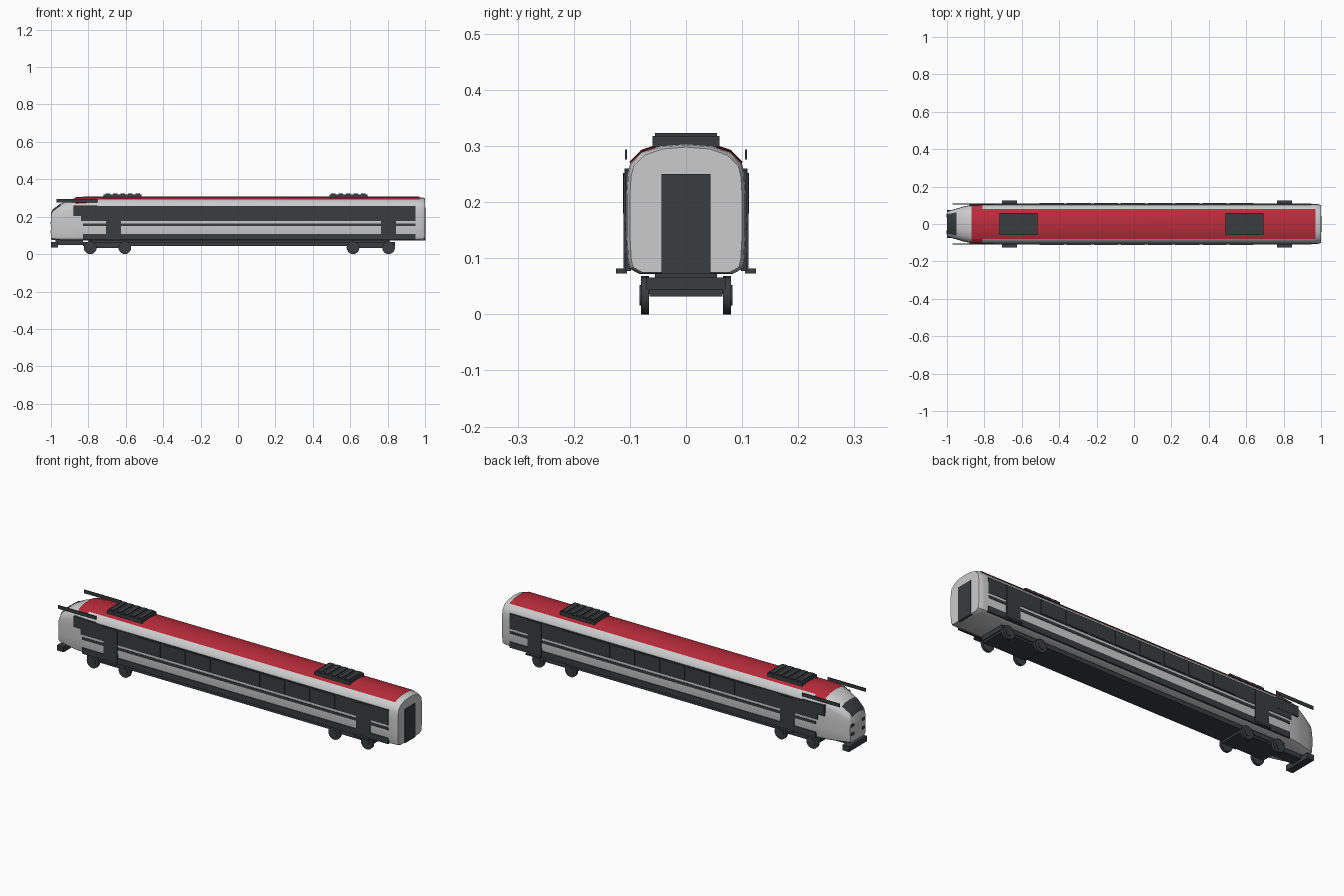
import bpy, bmesh, math
from mathutils import Matrix

if "Cube" in bpy.data.objects:
    bpy.data.objects.remove(bpy.data.objects["Cube"])


def material(name, rgb):
    m = bpy.data.materials.new(name)
    m.diffuse_color = (*rgb, 1)
    m.use_nodes = True
    m.node_tree.nodes["Principled BSDF"].inputs["Base Color"].default_value = m.diffuse_color
    return m


SILVER = material("silver", (0.6, 0.6, 0.6))
DARK = material("charcoal", (0.04, 0.047, 0.05))
RED = material("red", (0.5, 0.025, 0.045))


def finish(name, bm, mat, smooth=False):
    bmesh.ops.recalc_face_normals(bm, faces=bm.faces)
    me = bpy.data.meshes.new(name)
    bm.to_mesh(me)
    bm.free()
    ob = bpy.data.objects.new(name, me)
    bpy.context.collection.objects.link(ob)
    me.materials.append(mat)
    if smooth:
        bpy.context.view_layer.objects.active = ob
        ob.select_set(True)
        bpy.ops.object.shade_smooth_by_angle(angle=math.radians(35))
        ob.select_set(False)
    return ob


def box(name, x, y, z, mat=DARK):
    """Box from (min, max) ranges."""
    bm = bmesh.new()
    bmesh.ops.create_cube(bm, size=1)
    for v in bm.verts:
        for i, r in enumerate((x, y, z)):
            v.co[i] = (r[0] + r[1]) / 2 + v.co[i] * (r[1] - r[0])
    return finish(name, bm, mat)


def side_boxes(name, x, y, z, mat=DARK):
    """Box on both sides of the car."""
    box(name + "_left", x, (-y[1], -y[0]), z, mat)
    box(name + "_right", x, y, z, mat)


# Half cross-section: (share of half width, share of height), floor to roof
PROFILE = [(0.78, 0), (0.94, 0.04), (0.975, 0.1), (1, 0.3), (1, 0.6), (0.98, 0.76),
           (0.93, 0.85), (0.74, 0.935), (0.42, 0.985), (0, 1)]
# Stations along the car: x, half width, floor, roof
NOSE = [(-1.0, 0.064, 0.078, 0.215), (-0.99, 0.071, 0.076, 0.236),
        (-0.95, 0.082, 0.074, 0.267), (-0.91, 0.094, 0.073, 0.287),
        (-0.87, 0.103, 0.072, 0.3), (-0.81, 0.107, 0.072, 0.304)]
TAIL = [(0.97, 0.107, 0.072, 0.304), (0.99, 0.105, 0.073, 0.302), (1.0, 0.1, 0.075, 0.298)]


def loft(name, stations, half, mat, closed, lift=0.0):
    bm = bmesh.new()
    rings = []
    for x, w, z0, z1 in stations:
        w, z1 = w + lift * 0.6, z1 + lift
        pts = [(a * w, z0 + b * (z1 - z0)) for a, b in half]
        pts += [(-y, z) for y, z in reversed(pts[:-1])]
        rings.append([bm.verts.new((x, y, z)) for y, z in pts])
    n = len(rings[0])
    for a, b in zip(rings, rings[1:]):
        for i in range(n if closed else n - 1):
            j = (i + 1) % n
            bm.faces.new((a[i], a[j], b[j], b[i]))
    if closed:
        bm.faces.new(rings[0])
        bm.faces.new(rings[-1])
    return finish(name, bm, mat, True)


# Car body with tapered nose, red roof, and wrap-around windscreen
loft("car_body", NOSE + TAIL, PROFILE, SILVER, True)
loft("roof_panel", NOSE[4:] + TAIL[:1], PROFILE[7:], RED, False, 0.004)
loft("roof_front_collar", NOSE[4:], PROFILE[6:], RED, False, 0.003)
loft("windscreen", NOSE[:3], PROFILE[7:], DARK, False, 0.003)

# Side bands, skirt and cab windows
side_boxes("window_band", (-0.84, 0.95), (0.1, 0.109), (0.176, 0.256))
side_boxes("waist_stripe", (-0.83, 0.95), (0.1, 0.109), (0.15, 0.164))
side_boxes("side_skirt", (-0.83, 0.95), (0.098, 0.109), (0.077, 0.108))
side_boxes("cab_window", (-0.88, -0.75), (0.095, 0.11), (0.205, 0.26))
side_boxes("cab_roof_rail", (-0.97, -0.75), (0.105, 0.109), (0.276, 0.294))

# Window panes
for i in range(8):
    x = -0.505 + i * 0.145
    side_boxes(f"window_{i + 1}", (x, x + 0.13), (0.105, 0.1125), (0.18, 0.252))

# Doors with steps
for end, x in (("front", -0.665), ("rear", 0.805)):
    side_boxes(f"{end}_door", (x - 0.04, x + 0.04), (0.1, 0.111), (0.08, 0.25))
    side_boxes(f"{end}_door_step", (x - 0.04, x + 0.04), (0.105, 0.125), (0.073, 0.082))
box("rear_gangway_door", (0.99, 1.003), (-0.044, 0.044), (0.072, 0.25))

# Roof units with slats
for end, x in (("front", -0.617), ("rear", 0.59)):
    box(f"{end}_roof_unit", (x - 0.102, x + 0.102), (-0.06, 0.06), (0.298, 0.318))
    for i in range(5):
        c = x - 0.08 + i * 0.04
        box(f"{end}_roof_slat_{i + 1}", (c - 0.012, c + 0.012), (-0.055, 0.055), (0.317, 0.323))

# Underframe and bogies
box("underframe", (-0.83, 0.84), (-0.07, 0.07), (0.043, 0.066))
box("underframe_mount", (-0.8, 0.81), (-0.055, 0.055), (0.06, 0.076))
for end, pair in (("front", (-0.79, -0.605)), ("rear", (0.615, 0.805))):
    box(f"{end}_bogie_frame", (pair[0] - 0.03, pair[1] + 0.03), (-0.065, 0.065), (0.032, 0.06))
    for k, x in enumerate(pair):
        for side, s in (("left", -1), ("right", 1)):
            for part, r, d, y in (("wheel", 0.034, 0.014, 0.073), ("hub", 0.018, 0.006, 0.08)):
                bm = bmesh.new()
                bmesh.ops.create_cone(
                    bm, cap_ends=True, segments=20, radius1=r, radius2=r, depth=d,
                    matrix=Matrix.Translation((x, s * y, 0.034)) @ Matrix.Rotation(math.pi / 2, 4, 'X'))
                finish(f"{end}_{part}_{k + 1}_{side}", bm, DARK, True)

# Front bumper and lamps
box("front_bumper", (-1.0, -0.962), (-0.075, 0.075), (0.036, 0.064))
box("coupler_mount", (-0.975, -0.83), (-0.03, 0.03), (0.05, 0.08))
for tag, z in (("head", 0.165), ("tail", 0.12)):
    side_boxes(f"{tag}_lamp", (-1.003, -0.985), (0.034, 0.056), (z - 0.007, z + 0.007))
